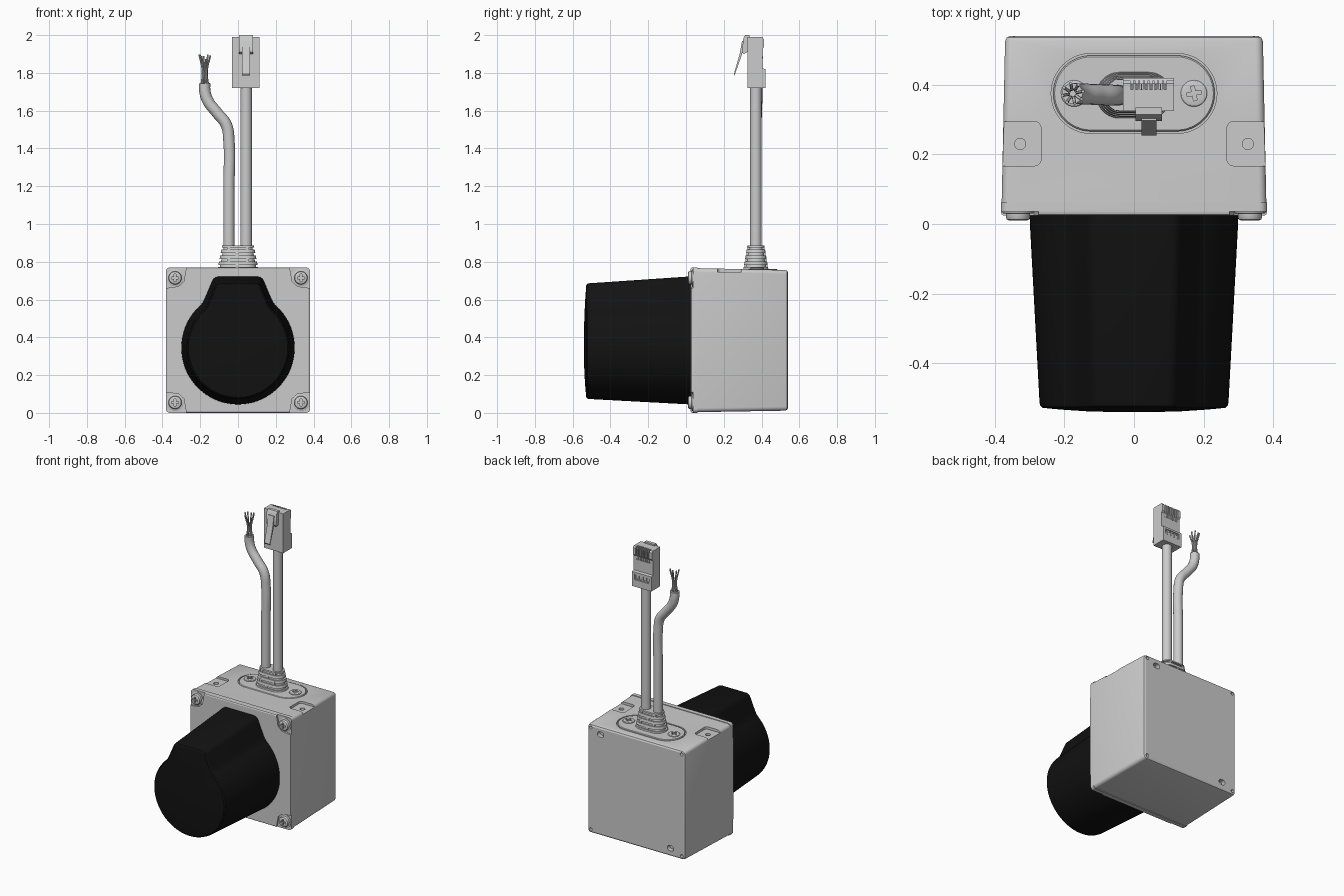
import bpy, bmesh, random
from math import sin, cos, pi, radians, asin
from mathutils import Vector

if "Cube" in bpy.data.objects:
    bpy.data.objects.remove(bpy.data.objects["Cube"])

random.seed(4)


def finish(ob, angle=30):
    bpy.ops.object.select_all(action='DESELECT')
    ob.select_set(True)
    bpy.context.view_layer.objects.active = ob
    bpy.ops.object.shade_smooth_by_angle(angle=radians(angle))
    return ob


def loft(name, rings):
    """Skin a list of equal-length closed rings and cap both ends."""
    bm = bmesh.new()
    vs = [[bm.verts.new(p) for p in r] for r in rings]
    n = len(vs[0])
    for a, b in zip(vs, vs[1:]):
        for i in range(n):
            bm.faces.new((a[i], a[(i + 1) % n], b[(i + 1) % n], b[i]))
    bm.faces.new(vs[0])
    bm.faces.new(vs[-1])
    bmesh.ops.recalc_face_normals(bm, faces=bm.faces)
    me = bpy.data.meshes.new(name)
    bm.to_mesh(me)
    bm.free()
    ob = bpy.data.objects.new(name, me)
    bpy.context.collection.objects.link(ob)
    return finish(ob)


def rrect(u0, u1, v0, v1, r, n=6):
    """Rounded rectangle outline; a full radius gives a stadium."""
    pts = []
    for k, (cu, cv) in enumerate([(u1 - r, v1 - r), (u0 + r, v1 - r), (u0 + r, v0 + r), (u1 - r, v0 + r)]):
        for i in range(n + 1):
            a = pi / 2 * (k + i / n)
            pts.append((cu + r * cos(a), cv + r * sin(a)))
    return pts


def at_y(pts, y):
    return [(u, y, v) for u, v in pts]


def at_z(pts, z):
    return [(u, v, z) for u, v in pts]


def at_x(pts, x):
    return [(x, u, v) for u, v in pts]


def circle(cu, cv, r, n=24):
    return [(cu + r * cos(2 * pi * i / n), cv + r * sin(2 * pi * i / n)) for i in range(n)]


def box(name, x0, x1, y0, y1, z0, z1):
    rect = [(x0, y0), (x1, y0), (x1, y1), (x0, y1)]
    return loft(name, [at_z(rect, z0), at_z(rect, z1)])


def cut(ob, cutters):
    for c in cutters:
        m = ob.modifiers.new('cut', 'BOOLEAN')
        m.operation, m.solver, m.object = 'DIFFERENCE', 'EXACT', c
        bpy.ops.object.select_all(action='DESELECT')
        bpy.context.view_layer.objects.active = ob
        ob.select_set(True)
        bpy.ops.object.modifier_apply(modifier=m.name)
        bpy.data.objects.remove(c)
    return finish(ob)


def tube(name, pts, r, res=6):
    cu = bpy.data.curves.new(name, 'CURVE')
    cu.dimensions, cu.bevel_depth, cu.bevel_resolution = '3D', r, res
    cu.use_fill_caps = True
    sp = cu.splines.new('BEZIER')
    sp.bezier_points.add(len(pts) - 1)
    for b, p in zip(sp.bezier_points, pts):
        b.co = p
        b.handle_left_type = b.handle_right_type = 'AUTO'
    ob = bpy.data.objects.new(name, cu)
    bpy.context.collection.objects.link(ob)
    return ob


def screw(name, loc, r, h, rot=(0, 0, 0)):
    """Domed cross-recess screw head with its base at the local origin."""
    ob = loft(name, [at_z(circle(0, 0, s * r), z * h) for s, z in
                     [(1, 0), (1, .6), (.93, .85), (.75, 1)]])
    a, b = r * .55, r * .14
    cut(ob, [box('c', -a, a, -b, b, h * .4, h * 2), box('c', -b, b, -a, a, h * .4, h * 2)])
    ob.location, ob.rotation_euler = loc, rot
    return ob


# Main housing: tapers toward the back, rounded rear edge
def body_ring(y, inset):
    t = (y - .065) / .475
    hx = .38 - .01 * t - inset
    return at_y(rrect(-hx, hx, .004 + .008 * t + inset, .766 - .01 * t - inset, .022 - inset), y)


housing = loft('housing', [body_ring(y, i) for y, i in [(.06, 0), (.525, 0), (.535, .004), (.54, .013)]])
cutters = []
for s in (-1, 1):
    x0, x1 = sorted((s * .267, s * .42))
    cutters.append(loft('c', [at_z(rrect(x0, x1, .167, .295, .02), z) for z in (.747, .8)]))
    cutters.append(loft('c', [at_z(circle(s * .327, .23, .016), z) for z in (.71, .8)]))
    for z in (.036, .734):
        cutters.append(loft('c', [at_y(circle(s * .345, z, .011, 16), y) for y in (.51, .6)]))
for x, z in ((.27, .705), (-.26, .068)):
    cutters.append(loft('c', [at_y(rrect(x - .024, x + .024, z - .018, z + .018, .017), y) for y in (.51, .6)]))
# Shallow oval groove round the cable plate
cutters.append(loft('c', [at_z(rrect(-.238, .238, .26, .49, .1149, 12), z) for z in (.752, .8)]))
cut(housing, cutters)
loft('cable_plate', [at_z(rrect(-.238 + i, .238 - i, .26 + i, .49 - i, .1149 - i, 12), z)
                     for i, z in [(.006, .74), (.006, .758), (.01, .762)]])

# Front plate with stepped corners for the screws
plate = loft('front_plate', [at_y(rrect(-.382 + i, .382 - i, i, .77 - i, .022 - i), y)
                             for i, y in [(.008, .024), (.002, .028), (0, .034), (0, .062)]])
corner = [(.27, -.02), (.287, .075), (.315, .1), (.40, .112), (.40, -.02)]
cut(plate, [loft('c', [at_y([(sx * x, .385 + sz * (z - .385)) for x, z in corner], y) for y in (0, .036)])
            for sx in (-1, 1) for sz in (-1, 1)])
for sx in (-1, 1):
    for z in (.055, .715):
        loft('screw_seat', [at_y(circle(sx * .333, z, r), y) for r, y in [(.045, .05), (.045, .032), (.041, .03)]])
        screw('corner_screw', (sx * .333, .034, z), .035, .024, (pi / 2, 0, 0))

# Black sensor cover: round with a flat-topped hump, lofted to a shallow dome
a0 = asin(.56 / .75)
arc = [(.3 * cos(a0 - (pi + 2 * a0) * i / 72), .3 * sin(a0 - (pi + 2 * a0) * i / 72)) for i in range(73)]
hump = [(.187, .24), (.175, .263), (.14, .346), (.131, .364), (.12, .373), (.105, .377)]
outline = arc + [(-x, z) for x, z in hump] + hump[::-1]
cover = loft('sensor_cover', [at_y([(x * s, .345 + z * s) for x, z in outline], y) for s, y in
                              [(1, .03), (.997, .0), (.905, -.512), (.897, -.522), (.875, -.528),
                               (.7, -.533), (.45, -.538), (.2, -.54)]])
black = bpy.data.materials.new('black')
black.diffuse_color = (.006, .006, .006, 1)
black.use_nodes = True
black.node_tree.nodes["Principled BSDF"].inputs["Base Color"].default_value = black.diffuse_color
cover.data.materials.append(black)


# Ribbed strain relief: narrow core, stacked ribs and staggered bridges
def boot(t, i=0):
    hx, hy = .108 - .024 * t - i, .066 - .021 * t - i
    return at_z(rrect(-hx, hx, .37 - hy, .37 + hy, hy - .0002, 10), .762 + .124 * t)


loft('boot_core', [boot(0, .01), boot(.98, .01)])
levels = [0, .25, .5, .75, 1]
for k, t in enumerate(levels):
    lo, hi = max(0, t - .075), min(1, t + .075)
    loft('boot_rib', [boot(lo), boot(hi)])
    if k < 4:
        hy, z = .063 - .021 * (t + .12), .762 + .124 * t
        for x in ((-.05, .05) if k % 2 else (-.004,)):
            box('boot_bridge', x - .008, x + .008, .37 - hy, .37 + hy, z, z + .031)
for s in (-1, 1):
    screw('plate_screw', (s * .172, .375, .758), .038, .012, (0, 0, .2 * s))

# Cables and bare wire ends
tube('network_cable', [(.043, .37, .86), (.043, .37, 1.3), (.043, .37, 1.735)], .031)
tube('power_cable', [(-.048, .37, .86), (-.048, .37, 1.2), (-.048, .37, 1.44), (-.062, .37, 1.525),
                     (-.112, .372, 1.59), (-.158, .374, 1.65), (-.175, .375, 1.70), (-.177, .375, 1.745)], .03)
for i in range(8):
    a = 2 * pi * i / 8 + .2
    d = Vector((cos(a), sin(a), 0))
    p = Vector((-.176, .375, 1.735))
    top = 1.9 - random.random() * .03
    tube('wire', [p + d * .019, p + d * .012 + Vector((0, 0, .07)),
                  Vector((p.x, p.y, top)) + d * .03], .0045, 2)

# Modular plug: stepped side profile with contact slots and crimp window
profile = [(.325, 1.72), (.42, 1.72), (.42, 1.82), (.404, 1.825), (.404, 1.925),
           (.412, 1.935), (.412, 1.98), (.403, 1.99), (.325, 1.99)]
plug = loft('plug', [at_x(profile, x) for x in (-.031, .115)])
slots = [box('c', x - .0038, x + .0038, .387, .45, 1.9, 2.02) for x in [-.006 + .0137 * i for i in range(8)]]
slots += [box('c', x - .009, x + .009, .408, .45, 1.775, 1.8) for x in (.0, .028, .056, .084)]
slots.append(box('c', -.012, .096, .414, .45, 1.768, 1.807))
cut(plug, slots)
for i in range(8):
    x = -.006 + .0137 * i
    box('contact', x - .002, x + .002, .386, .402, 1.905, 1.98)

# Spring latch: wide root on the plug nose, narrow lever angled away
root = [(.335, 1.915), (.335, 2.0), (.314, 2.0), (.304, 1.985), (.296, 1.91), (.306, 1.9)]
loft('latch_root', [at_x(root, x) for x in (.005, .08)])
lever = [(.309, 1.97), (.297, 1.97), (.284, 1.9), (.254, 1.795), (.258, 1.787), (.266, 1.812), (.297, 1.9)]
loft('latch_lever', [at_x(lever, x) for x in (.021, .064)])
